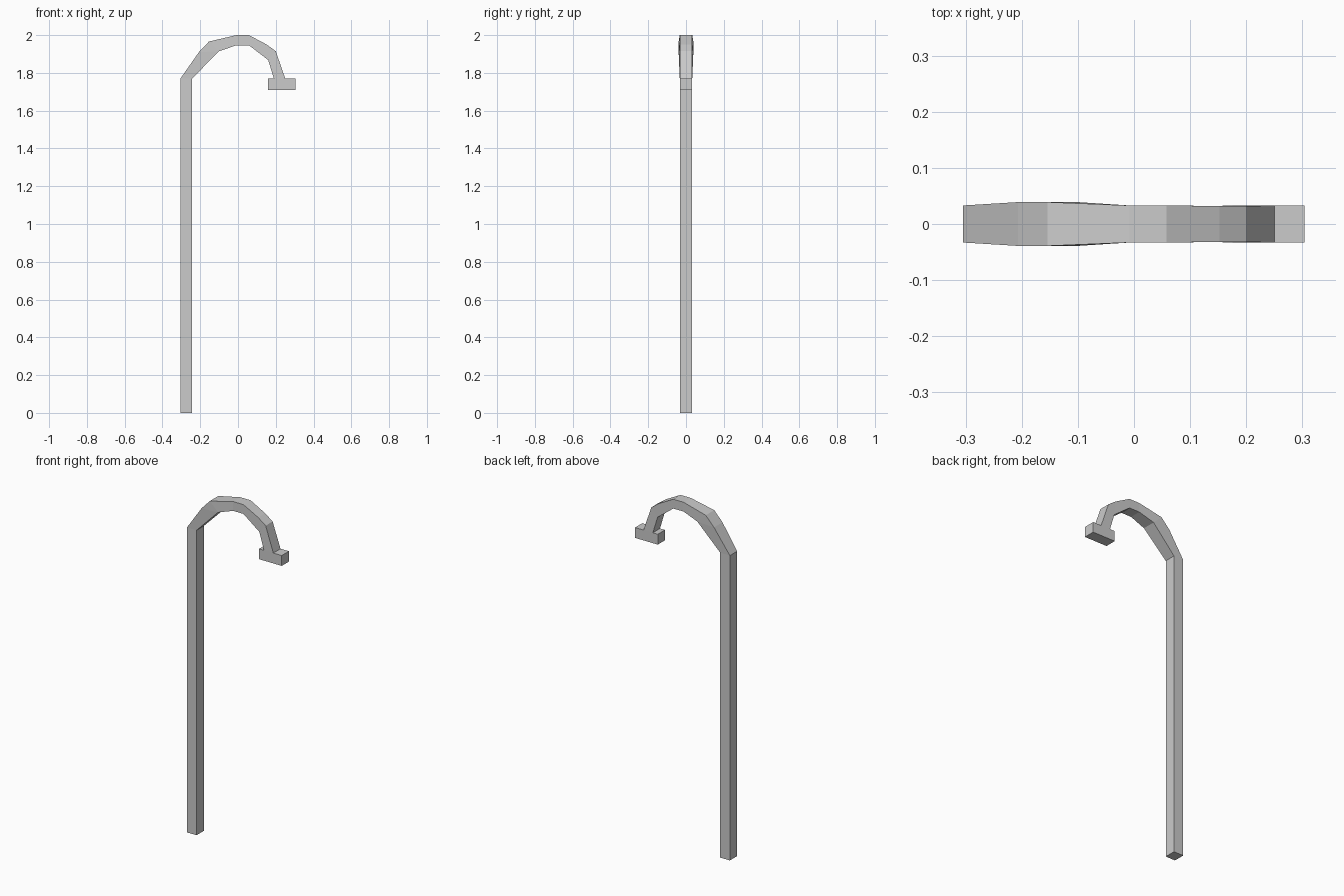
import bpy, bmesh

if "Cube" in bpy.data.objects:
    bpy.data.objects.remove(bpy.data.objects["Cube"])


def finish(name, bm):
    bmesh.ops.remove_doubles(bm, verts=bm.verts, dist=1e-4)
    bmesh.ops.dissolve_degenerate(bm, edges=bm.edges, dist=1e-5)
    bmesh.ops.recalc_face_normals(bm, faces=bm.faces)
    mesh = bpy.data.meshes.new(name)
    bm.to_mesh(mesh)
    bm.free()
    bpy.context.collection.objects.link(bpy.data.objects.new(name, mesh))


def swept_bar(name, stations):
    """Loft four-sided sections: outer (x, z), inner (x, z), half depth."""
    bm = bmesh.new()
    rings = []
    for (ox, oz), (ix, iz), h in stations:
        rings.append([bm.verts.new(c) for c in
                      ((ox, -h, oz), (ox, h, oz), (ix, h, iz), (ix, -h, iz))])
    for a, b in zip(rings, rings[1:]):
        for i in range(4):
            j = (i + 1) % 4
            bm.faces.new((a[i], a[j], b[j], b[i]))
    bm.faces.new(rings[0])
    bm.faces.new(rings[-1])
    finish(name, bm)


# Straight post flowing into the curved neck; bends have two outer facets
swept_bar("post_and_neck", [
    ((-0.305, 0.0), (-0.243, 0.0), 0.033),
    ((-0.305, 1.77), (-0.243, 1.77), 0.033),
    ((-0.207, 1.91), (-0.10, 1.915), 0.039),
    ((-0.154, 1.966), (-0.10, 1.915), 0.039),
    ((-0.008, 2.0), (-0.008, 1.946), 0.033),
    ((0.058, 2.0), (0.058, 1.946), 0.033),
    ((0.152, 1.95), (0.16, 1.868), 0.032),
    ((0.20, 1.915), (0.16, 1.868), 0.032),
    ((0.25, 1.77), (0.19, 1.77), 0.033),
])

# Small block head hanging at the end of the neck
swept_bar("lamp_head", [
    ((0.158, 1.77), (0.158, 1.71), 0.033),
    ((0.304, 1.77), (0.304, 1.71), 0.033),
])
